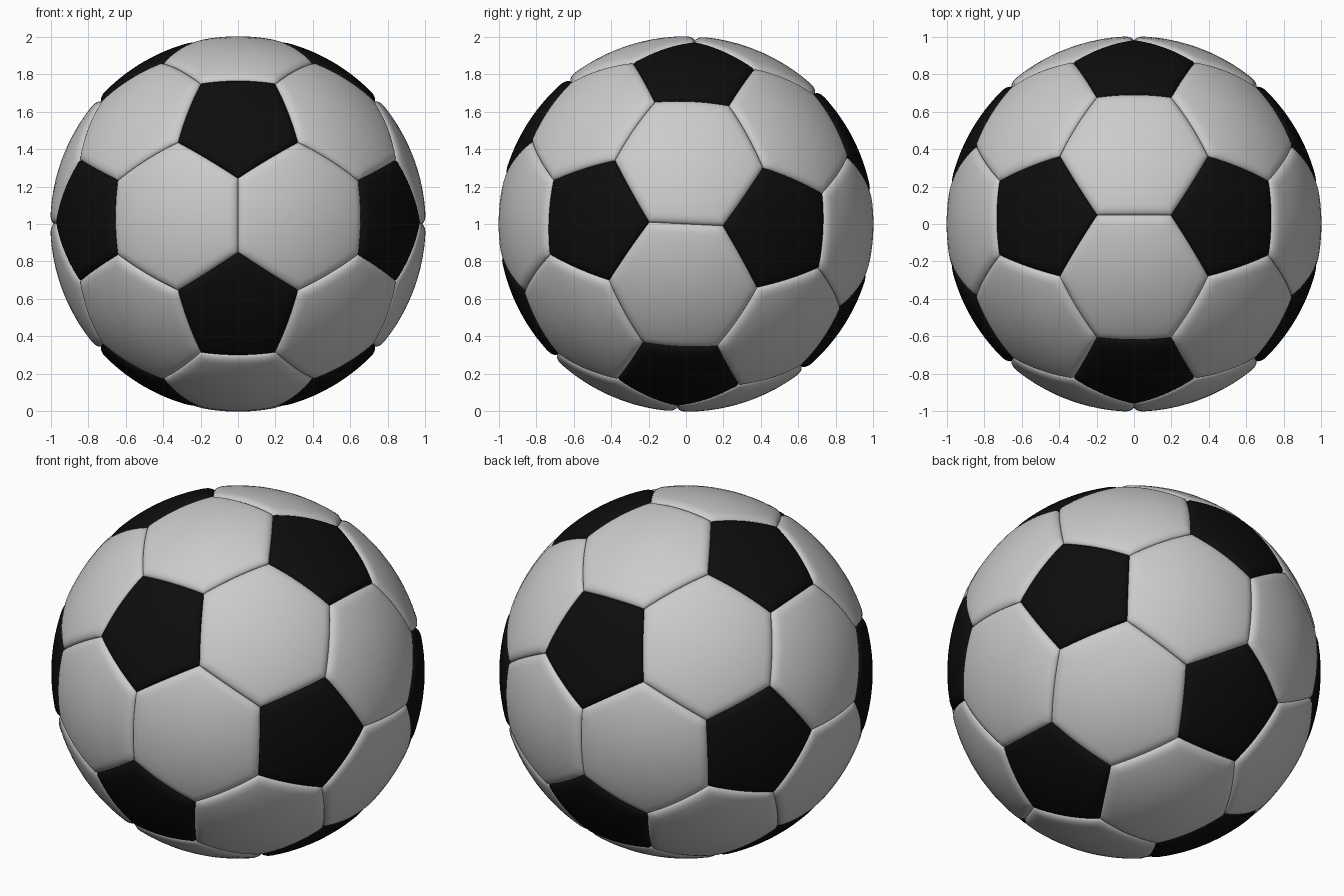
import bpy, bmesh
from math import atan2, sqrt, radians
from itertools import combinations
from mathutils import Vector, Matrix

if "Cube" in bpy.data.objects:
    bpy.data.objects.remove(bpy.data.objects["Cube"])

R = 1.002          # ball radius
SEAM_DEPTH = 0.026 # how far panel edges sink
SEAM_WIDTH = 0.055 # width of the rounded panel edge
DIV = 10           # segments per panel side
PHI = (1 + sqrt(5)) / 2
TILT = Matrix.Rotation(radians(-2.8), 3, 'X')

# Icosahedron corners: one black pentagon sits on each
ico = []
for a in (-1, 1):
    for b in (-PHI, PHI):
        ico += [Vector((0, b, a)), Vector((a, 0, b)), Vector((b, a, 0))]


def adjacent(p, q):
    return abs((p - q).length - 2) < 0.01


def ordered(points, axis):
    """Sort corner points counter-clockwise around an axis."""
    n = axis.normalized()
    u = n.orthogonal().normalized()
    v = n.cross(u)
    return sorted(points, key=lambda p: atan2(p.dot(v), p.dot(u)))


pentagons = [ordered([(2 * v + w) / 3 for w in ico if adjacent(v, w)], v) for v in ico]
hexagons = []
for tri in combinations(ico, 3):
    if all(adjacent(p, q) for p, q in combinations(tri, 2)):
        pts = [(2 * p + q) / 3 for p in tri for q in tri if p is not q]
        hexagons.append(ordered(pts, sum(tri, Vector())))


def add_panel(bm, corners):
    """Concentric rings projected on the sphere, sinking into the seam."""
    n = len(corners)
    scale = R / corners[0].length
    corners = [c * scale for c in corners]
    centre = sum(corners, Vector()) / n
    apothem = ((corners[0] + corners[1]) / 2 - centre).length
    dists = [SEAM_WIDTH * f for f in (0, 0.03, 0.1, 0.22, 0.4, 0.65, 1)]
    dists += [SEAM_WIDTH + (apothem - SEAM_WIDTH) * f for f in (0.2, 0.4, 0.6, 0.8)]
    rings = []
    for d in dists:
        s = 1 - d / apothem
        t = min(d / SEAM_WIDTH, 1)
        radius = R - SEAM_DEPTH * (1 - sqrt(1 - (1 - t) ** 2))
        ring = []
        for i in range(n):
            for k in range(DIV):
                p = centre + (corners[i].lerp(corners[(i + 1) % n], k / DIV) - centre) * s
                ring.append(bm.verts.new(TILT @ p.normalized() * radius))
        rings.append(ring)
    m = n * DIV
    for outer, inner in zip(rings, rings[1:]):
        for i in range(m):
            j = (i + 1) % m
            bm.faces.new((outer[i], outer[j], inner[j], inner[i]))
    top = bm.verts.new(TILT @ centre.normalized() * R)
    for i in range(m):
        bm.faces.new((rings[-1][i], rings[-1][(i + 1) % m], top))


def make_panels(name, polygons, colour):
    bm = bmesh.new()
    for poly in polygons:
        add_panel(bm, poly)
    mesh = bpy.data.meshes.new(name)
    bm.to_mesh(mesh)
    bm.free()
    mesh.shade_smooth()
    obj = bpy.data.objects.new(name, mesh)
    obj.location.z = 1
    bpy.context.collection.objects.link(obj)
    if colour:
        mat = bpy.data.materials.new(name + "_colour")
        mat.diffuse_color = colour
        mat.use_nodes = True
        mat.node_tree.nodes["Principled BSDF"].inputs["Base Color"].default_value = mat.diffuse_color
        mesh.materials.append(mat)


# White hexagon panels and black pentagon panels
make_panels("white_hexagon_panels", hexagons, None)
make_panels("black_pentagon_panels", pentagons, (0.004, 0.004, 0.004, 1))
